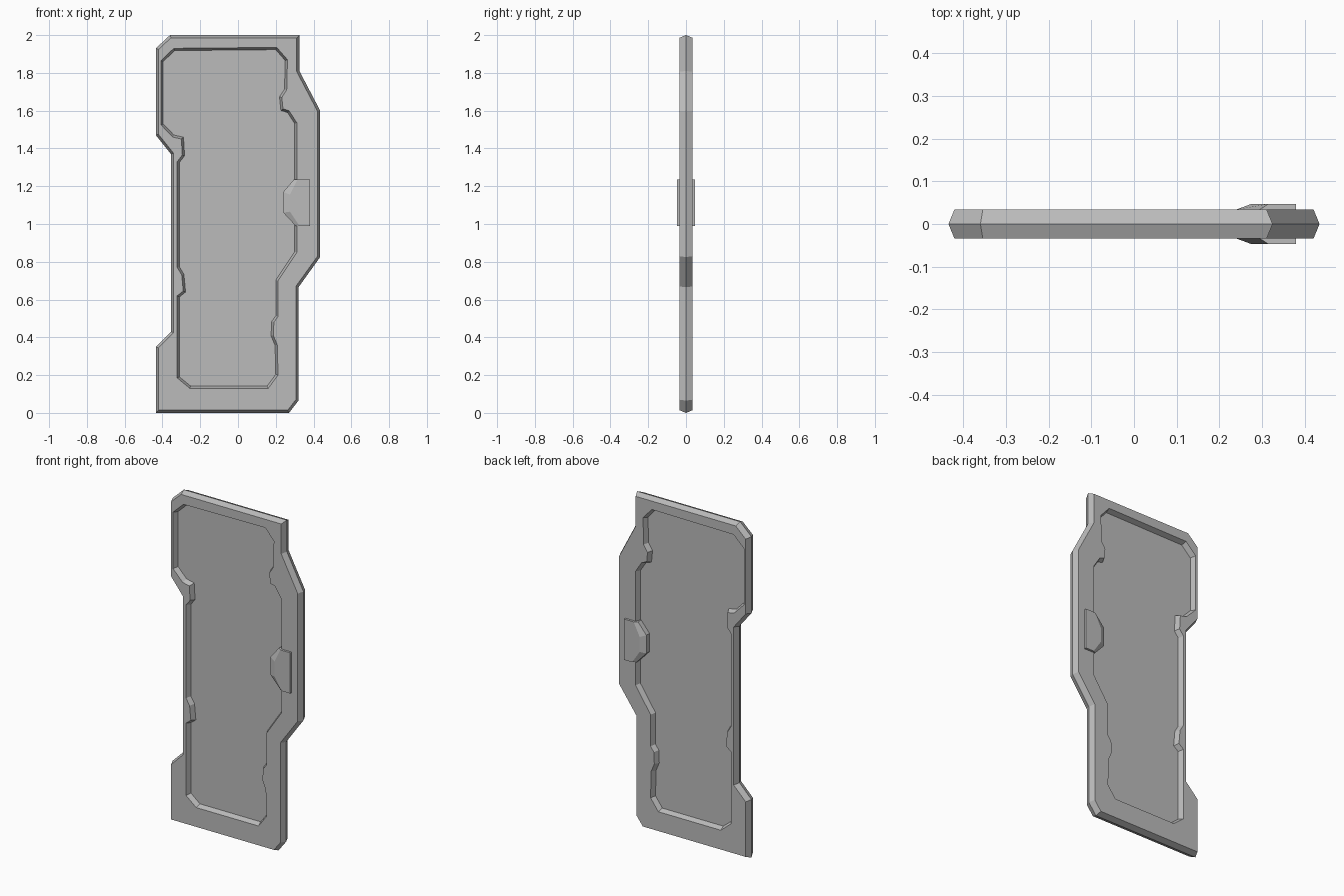
import bpy, bmesh
from mathutils import Vector
from mathutils.geometry import intersect_line_line_2d

cube = bpy.data.objects.get("Cube")
if cube:
    bpy.data.objects.remove(cube, do_unlink=True)

HALF = 0.034      # half thickness of the frame
PANEL = 0.004     # half thickness of the recessed panel
HANDLE = 0.047    # half thickness of the handle

grey = bpy.data.materials.new("plain_grey")
grey.use_nodes = True
grey.diffuse_color = (0.5, 0.5, 0.5, 1)
grey.node_tree.nodes["Principled BSDF"].inputs["Base Color"].default_value = (0.5, 0.5, 0.5, 1)

# Clockwise outlines (x, z)
OUTER = [(-.36, 2), (.325, 2), (.325, 1.81), (.435, 1.6), (.435, .825), (.32, .665),
         (.32, .065), (.27, 0), (-.435, 0), (-.435, .35), (-.355, .43), (-.355, 1.37),
         (-.435, 1.47), (-.435, 1.93)]
INNER = [(-.34, 1.93), (.205, 1.935), (.262, 1.87), (.258, 1.71), (.232, 1.67),
         (.238, 1.61), (.27, 1.6), (.312, 1.535), (.312, .85), (.212, .7), (.212, .51),
         (.19, .48), (.187, .41), (.208, .36), (.212, .2), (.16, .13), (-.255, .13),
         (-.322, .185), (-.322, .62), (-.29, .645), (-.298, .73), (-.322, .77),
         (-.322, 1.33), (-.295, 1.365), (-.3, 1.45), (-.345, 1.46), (-.408, 1.525),
         (-.408, 1.865)]


def inset(points, d):
    """Move every side of a clockwise outline inwards by d."""
    pts = [Vector(p) for p in points]
    lines = []
    for i, a in enumerate(pts):
        b = pts[(i + 1) % len(pts)]
        t = (b - a).normalized()
        n = Vector((t.y, -t.x)) * d
        lines.append((a + n, t))
    out = []
    for i, (p, t) in enumerate(lines):
        q, s = lines[i - 1]
        k = (p - q).cross(t) / s.cross(t)
        out.append(q + s * k)
    return out


def ring(bm, points, y):
    return [bm.verts.new((p[0], y, p[1])) for p in points]


def skin(bm, a, b):
    for i in range(len(a)):
        j = (i + 1) % len(a)
        bm.faces.new((a[i], a[j], b[j], b[i]))


def loop_edges(bm, vs):
    return [bm.edges.get((vs[i - 1], vs[i])) for i in range(len(vs))]


def finish(bm, name):
    bmesh.ops.recalc_face_normals(bm, faces=bm.faces)
    mesh = bpy.data.meshes.new(name)
    bm.to_mesh(mesh)
    bm.free()
    mesh.materials.append(grey)
    obj = bpy.data.objects.new(name, mesh)
    bpy.context.collection.objects.link(obj)
    return obj


# Door: ridged rim, flat frame and recessed panel on both sides
bm = bmesh.new()
ridge = ring(bm, OUTER, 0)
for side in (-1, 1):
    rim = ring(bm, inset(OUTER, .014), side * HALF)
    lip = ring(bm, INNER, side * HALF)
    floor = ring(bm, inset(INNER, .012), side * PANEL)
    skin(bm, ridge, rim)
    skin(bm, lip, floor)
    bm.faces.new(floor)
    bmesh.ops.triangle_fill(bm, use_beauty=True,
                            edges=loop_edges(bm, rim) + loop_edges(bm, lip))
finish(bm, "door_panel")

# Handle: block through the frame with a chamfered grip edge on both sides
BASE = [(.295, 1.235), (.38, 1.235), (.38, .99), (.305, .99), (.24, 1.06), (.24, 1.17)]
GRIP = [(.315, 1.235), (.38, 1.235), (.38, .99), (.325, .99), (.275, 1.065), (.275, 1.155)]
bm = bmesh.new()
rings = [ring(bm, GRIP, -HANDLE), ring(bm, BASE, -.034),
         ring(bm, BASE, .034), ring(bm, GRIP, HANDLE)]
for a, b in zip(rings, rings[1:]):
    skin(bm, a, b)
bm.faces.new(rings[0])
bm.faces.new(rings[-1])
finish(bm, "door_handle")
